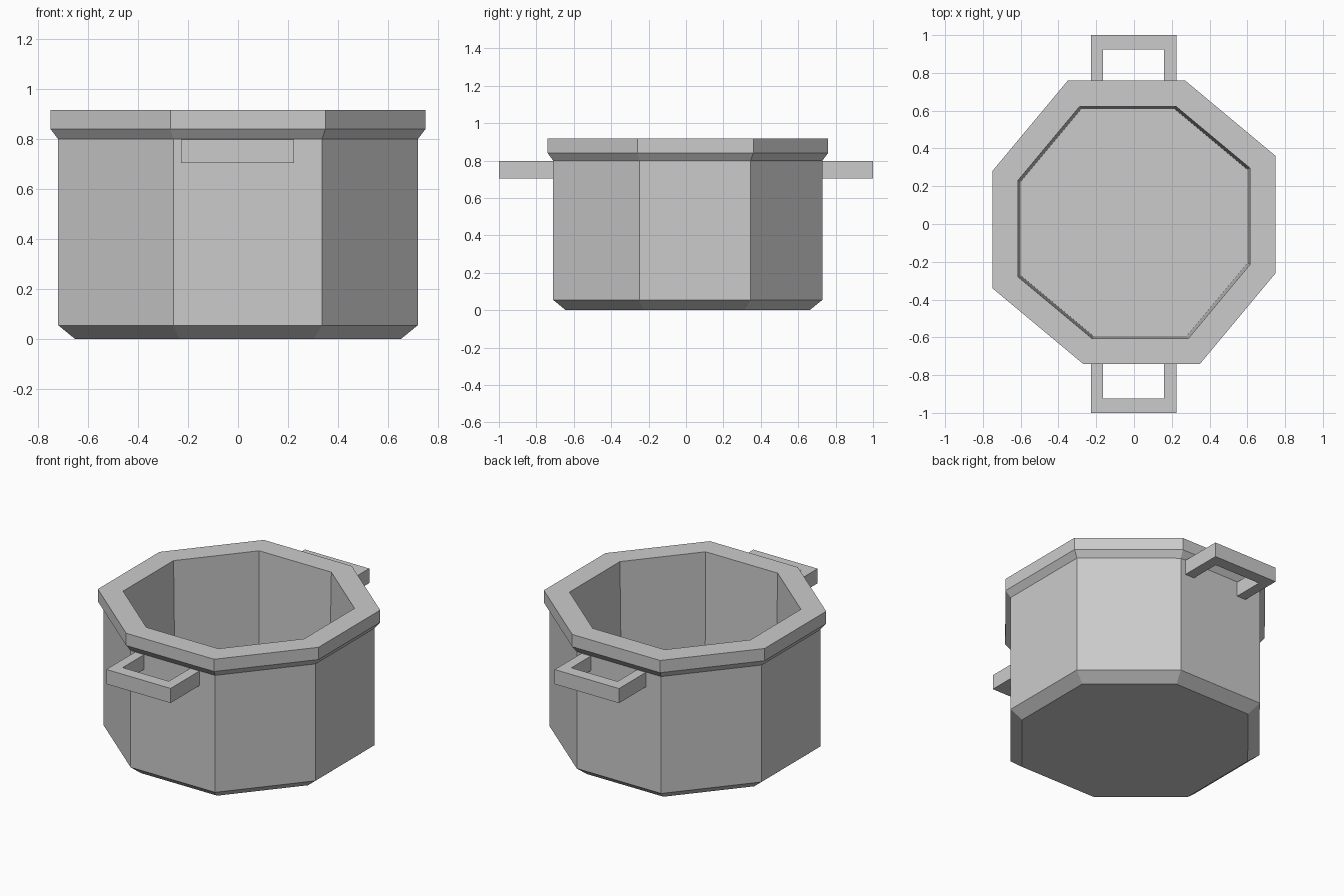
import bpy, bmesh
from mathutils import Vector

cube = bpy.data.objects.get("Cube")
if cube:
    bpy.data.objects.remove(cube, do_unlink=True)

metal = bpy.data.materials.new("grey_metal")
metal.use_nodes = True
colour = (0.6, 0.6, 0.6, 1)
metal.diffuse_color = colour
metal.node_tree.nodes["Principled BSDF"].inputs["Base Color"].default_value = colour


def finish(bm, name):
    bmesh.ops.recalc_face_normals(bm, faces=bm.faces)
    mesh = bpy.data.meshes.new(name)
    bm.to_mesh(mesh)
    bm.free()
    mesh.materials.append(metal)
    obj = bpy.data.objects.new(name, mesh)
    bpy.context.collection.objects.link(obj)
    return obj


# Slightly uneven octagon of the rim, scaled for every other ring
OCTAGON = [(0.75, 0.36), (0.27, 0.76), (-0.35, 0.76), (-0.75, 0.28),
           (-0.75, -0.34), (-0.27, -0.74), (0.35, -0.74), (0.75, -0.26)]

# Scale and height from the base, up the outside, over the rim, to the inner floor
PROFILE = [(0.87, 0.005), (0.96, 0.055), (0.96, 0.80), (1.0, 0.84),
           (1.0, 0.918), (0.82, 0.918), (0.80, 0.06)]

bm = bmesh.new()
rings = [[bm.verts.new((x * s, y * s, z)) for x, y in OCTAGON] for s, z in PROFILE]
for v in rings[0]:
    v.co.z = 0
for low, high in zip(rings, rings[1:]):
    for i in range(8):
        j = (i + 1) % 8
        bm.faces.new((low[i], low[j], high[j], high[i]))
bm.faces.new(rings[0])
bm.faces.new(rings[-1])
finish(bm, "pot_body")


# U-shaped handles, front and back
def handle(name, side):
    outline = [(-0.228, 0.71), (-0.228, 1.0), (0.225, 1.0), (0.225, 0.71),
               (0.16, 0.71), (0.16, 0.925), (-0.165, 0.925), (-0.165, 0.71)]
    bm = bmesh.new()
    face = bm.faces.new([bm.verts.new((x, y * side, 0.705)) for x, y in outline])
    top = bmesh.ops.extrude_face_region(bm, geom=[face])["geom"]
    verts = [v for v in top if isinstance(v, bmesh.types.BMVert)]
    bmesh.ops.translate(bm, verts=verts, vec=Vector((0, 0, 0.093)))
    return finish(bm, name)


handle("front_handle", -1)
handle("back_handle", 1)
